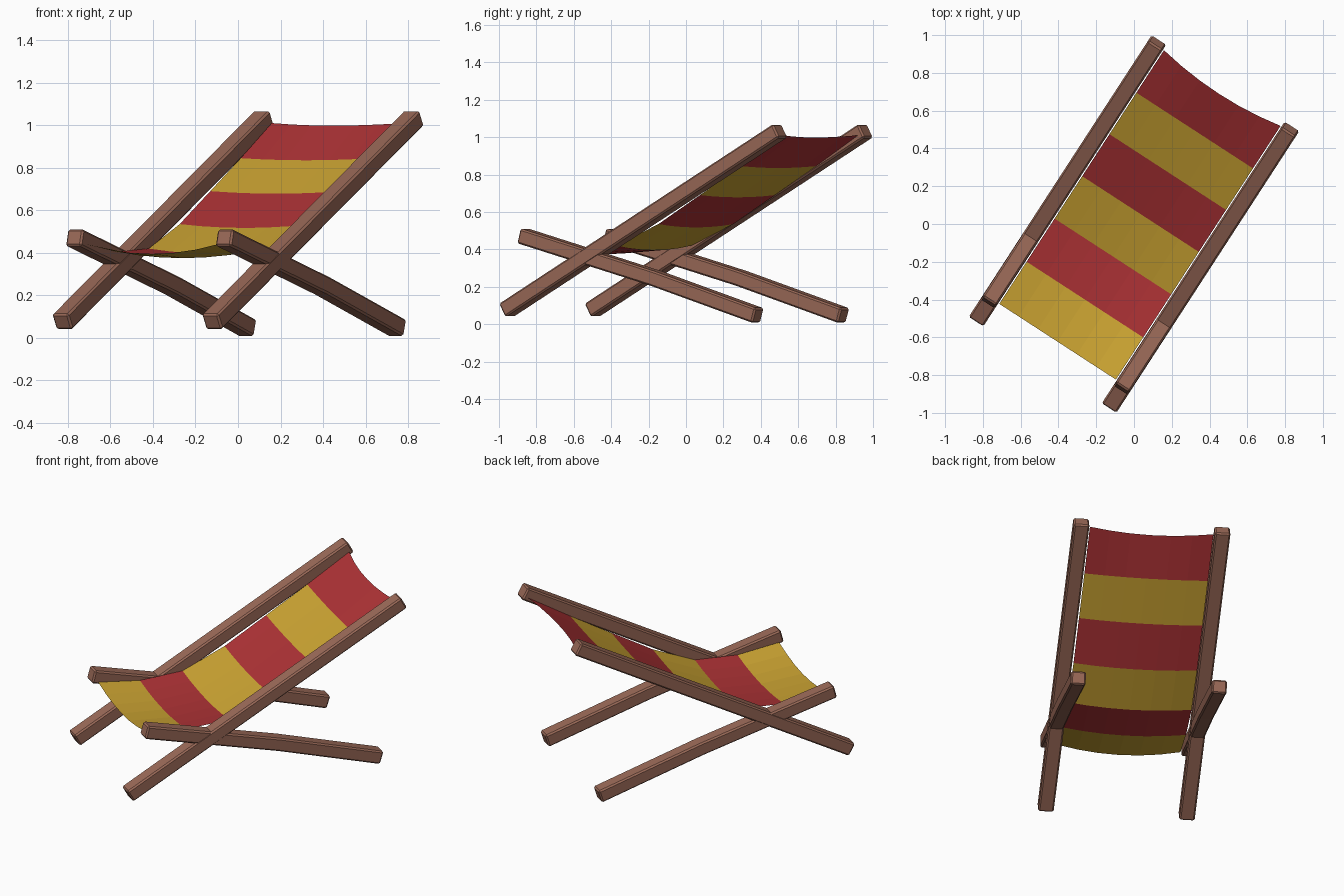
import bpy, bmesh, math
from mathutils import Vector

cube = bpy.data.objects.get("Cube")
if cube:
    bpy.data.objects.remove(cube)

TURN = math.radians(-33)      # the whole chair stands turned on the ground
SPACING = 0.42                # half distance between the side frames


def material(name, rgb):
    mat = bpy.data.materials.new(name)
    mat.use_nodes = True
    mat.diffuse_color = (*rgb, 1)
    mat.node_tree.nodes["Principled BSDF"].inputs["Base Color"].default_value = (*rgb, 1)
    return mat


wood = material("brown wood", (0.32, 0.14, 0.095))
red = material("red canvas", (0.42, 0.032, 0.036))
yellow = material("yellow canvas", (0.60, 0.37, 0.032))


def add_object(name, bm, mats):
    mesh = bpy.data.meshes.new(name)
    bm.normal_update()
    bm.to_mesh(mesh)
    bm.free()
    for mat in mats:
        mesh.materials.append(mat)
    obj = bpy.data.objects.new(name, mesh)
    obj.rotation_euler.z = TURN
    bpy.context.collection.objects.link(obj)
    return obj


def beam(name, x, path, width, depth):
    """Square timber following a (y, z) path, with chamfered edges."""
    bm = bmesh.new()
    points = [Vector((0, y, z)) for y, z in path]
    rings = []
    for i, p in enumerate(points):
        along = (points[min(i + 1, len(points) - 1)] - points[max(i - 1, 0)]).normalized()
        up = Vector((1, 0, 0)).cross(along) * depth / 2
        side = Vector((width / 2, 0, 0))
        centre = p + Vector((x, 0, 0))
        rings.append([bm.verts.new(centre + side * a + up * b)
                      for a, b in ((-1, -1), (1, -1), (1, 1), (-1, 1))])
    for r, s in zip(rings, rings[1:]):
        for k in range(4):
            n = (k + 1) % 4
            bm.faces.new((r[k], r[n], s[n], s[k]))
    bm.faces.new(rings[0][::-1])
    bm.faces.new(rings[-1])
    bmesh.ops.recalc_face_normals(bm, faces=bm.faces)
    obj = add_object(name, bm, [wood])
    bevel = obj.modifiers.new("chamfer", "BEVEL")
    bevel.width = 0.009
    bevel.segments = 1
    bevel.limit_method = "ANGLE"


# Crossed side frames: long back rail and shorter seat rail on each side
for side, sign in (("left", 1), ("right", -1)):
    beam(side + "_back_rail", sign * SPACING,
         [(-0.873, 0.074), (0.873, 1.034)], 0.092, 0.082)
    beam(side + "_seat_rail", sign * SPACING,
         [(-0.768, 0.472), (0.08, 0.245), (0.732, 0.046)], 0.088, 0.082)

# Canvas sling: side edge (y, z) and the (y, z) shift of its sagging middle
rows = [((0.858, 1.01), (-0.035, -0.012)), ((0.59, 0.845), (0, -0.01)),
        ((0.328, 0.69), (0, -0.012)), ((0.063, 0.535), (0, -0.018)),
        ((-0.205, 0.42), (0, -0.025)), ((-0.477, 0.405), (0, -0.03)),
        ((-0.743, 0.44), (0, -0.045))]
COLUMNS = 6
bm = bmesh.new()
grid = []
for (y, z), (dy, dz) in rows:
    line = []
    for c in range(COLUMNS + 1):
        t = 2 * c / COLUMNS - 1
        sag = 1 - t * t
        line.append(bm.verts.new((0.368 * t, y + dy * sag, z + dz * sag)))
    grid.append(line)
for i, (a, b) in enumerate(zip(grid, grid[1:])):
    for c in range(COLUMNS):
        face = bm.faces.new((a[c + 1], a[c], b[c], b[c + 1]))
        face.material_index = i % 2      # alternating stripes
add_object("canvas_sling", bm, [red, yellow])
